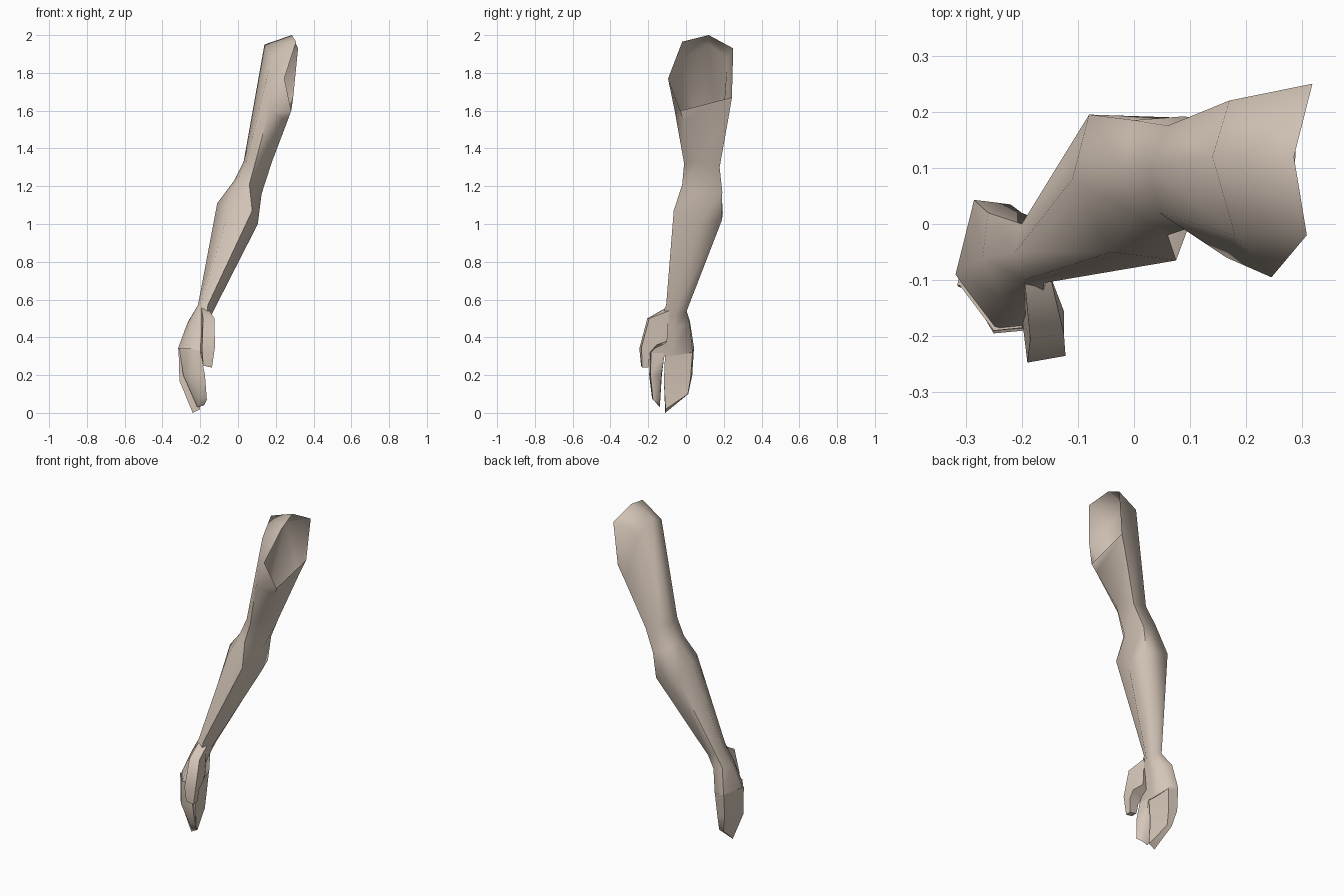
import bpy, bmesh, math

if "Cube" in bpy.data.objects:
    bpy.data.objects.remove(bpy.data.objects["Cube"])

skin = bpy.data.materials.new("beige_skin")
skin.use_nodes = True
tone = (0.66, 0.56, 0.475, 1.0)
skin.diffuse_color = tone
skin.node_tree.nodes["Principled BSDF"].inputs["Base Color"].default_value = tone


def loft(name, rings, cap_start):
    """Skin a row of matching cross-sections and cap the far end."""
    bm = bmesh.new()
    loops = [[bm.verts.new(p) for p in ring] for ring in rings]
    n = len(loops[0])
    for a, b in zip(loops, loops[1:]):
        for i in range(n):
            j = (i + 1) % n
            bm.faces.new((a[i], a[j], b[j], b[i]))
    bm.faces.new(loops[-1])
    if cap_start:
        bm.faces.new(loops[0][::-1])
    bmesh.ops.recalc_face_normals(bm, faces=bm.faces)
    mesh = bpy.data.meshes.new(name)
    bm.to_mesh(mesh)
    bm.free()
    mesh.materials.append(skin)
    obj = bpy.data.objects.new(name, mesh)
    bpy.context.collection.objects.link(obj)
    bpy.ops.object.select_all(action='DESELECT')
    obj.select_set(True)
    bpy.context.view_layer.objects.active = obj
    bpy.ops.object.shade_smooth_by_angle(angle=math.radians(70))
    return obj


# Arm sections, each running front, front-outer, outer, back, back-inner, inner
arm = [
    # open shoulder rim
    [(.245, -.095, 1.77), (.308, -.02, 1.965), (.285, .12, 2.0),
     (.318, .25, 1.93), (.292, .243, 1.67), (.282, -.03, 1.60)],
    # shoulder cap
    [(.165, -.06, 1.60), (.18, -.02, 1.88), (.14, .12, 1.95),
     (.17, .22, 1.88), (.255, .228, 1.58), (.262, -.012, 1.545)],
    # above the elbow
    [(.09, -.01, 1.32), (.045, .02, 1.33), (.03, .10, 1.33),
     (.06, .175, 1.32), (.15, .178, 1.30), (.18, .06, 1.33)],
    # elbow
    [(.06, -.02, 1.21), (.0, .02, 1.23), (-.02, .10, 1.23),
     (.0, .185, 1.22), (.09, .192, 1.17), (.125, .07, 1.16)],
    # forearm bulge
    [(.075, -.065, 1.07), (-.04, -.05, 1.10), (-.11, .08, 1.11),
     (-.08, .195, 1.06), (.07, .19, 1.02), (.105, .07, 1.0)],
    # wrist
    [(-.16, -.105, .57), (-.195, -.10, .58), (-.212, -.05, .57),
     (-.20, 0, .55), (-.15, 0, .53), (-.14, -.06, .52)],
]
# Palm sections, same order
palm = [
    [(-.165, -.15, .46), (-.235, -.13, .47), (-.27, -.06, .47),
     (-.26, .02, .49), (-.20, .02, .47), (-.165, -.06, .45)],
    [(-.20, -.185, .31), (-.25, -.19, .32), (-.318, -.09, .34),
     (-.285, .043, .34), (-.22, .035, .32), (-.20, -.08, .30)],
]
loft("arm_and_palm", arm + palm, False)

# Joined outer fingers
loft("joined_fingers", [
    [(-.315, -.11, .34), (-.285, .042, .34), (-.22, .035, .33), (-.20, -.11, .33)],
    [(-.31, -.113, .17), (-.285, .033, .20), (-.23, .025, .19), (-.215, -.117, .17)],
    [(-.24, -.11, 0), (-.262, .012, .10), (-.232, .01, .10), (-.20, -.108, .02)],
], True)

# Index finger
loft("index_finger", [
    [(-.25, -.19, .34), (-.31, -.11, .34), (-.20, -.11, .33), (-.20, -.185, .33)],
    [(-.25, -.195, .20), (-.29, -.128, .20), (-.20, -.13, .20), (-.175, -.188, .20)],
    [(-.20, -.18, .08), (-.215, -.14, .03), (-.18, -.138, .04), (-.165, -.175, .07)],
], True)

# Thumb, from the wrist side of the palm down to its tip
loft("thumb", [
    [(-.195, -.10, .56), (-.15, -.09, .54), (-.15, -.10, .38), (-.20, -.12, .36)],
    [(-.185, -.205, .50), (-.125, -.195, .50), (-.125, -.155, .36), (-.20, -.165, .34)],
    [(-.19, -.247, .34), (-.122, -.235, .35), (-.13, -.19, .32), (-.195, -.195, .31)],
    [(-.185, -.238, .25), (-.138, -.233, .24), (-.138, -.20, .24), (-.185, -.20, .25)],
], True)
